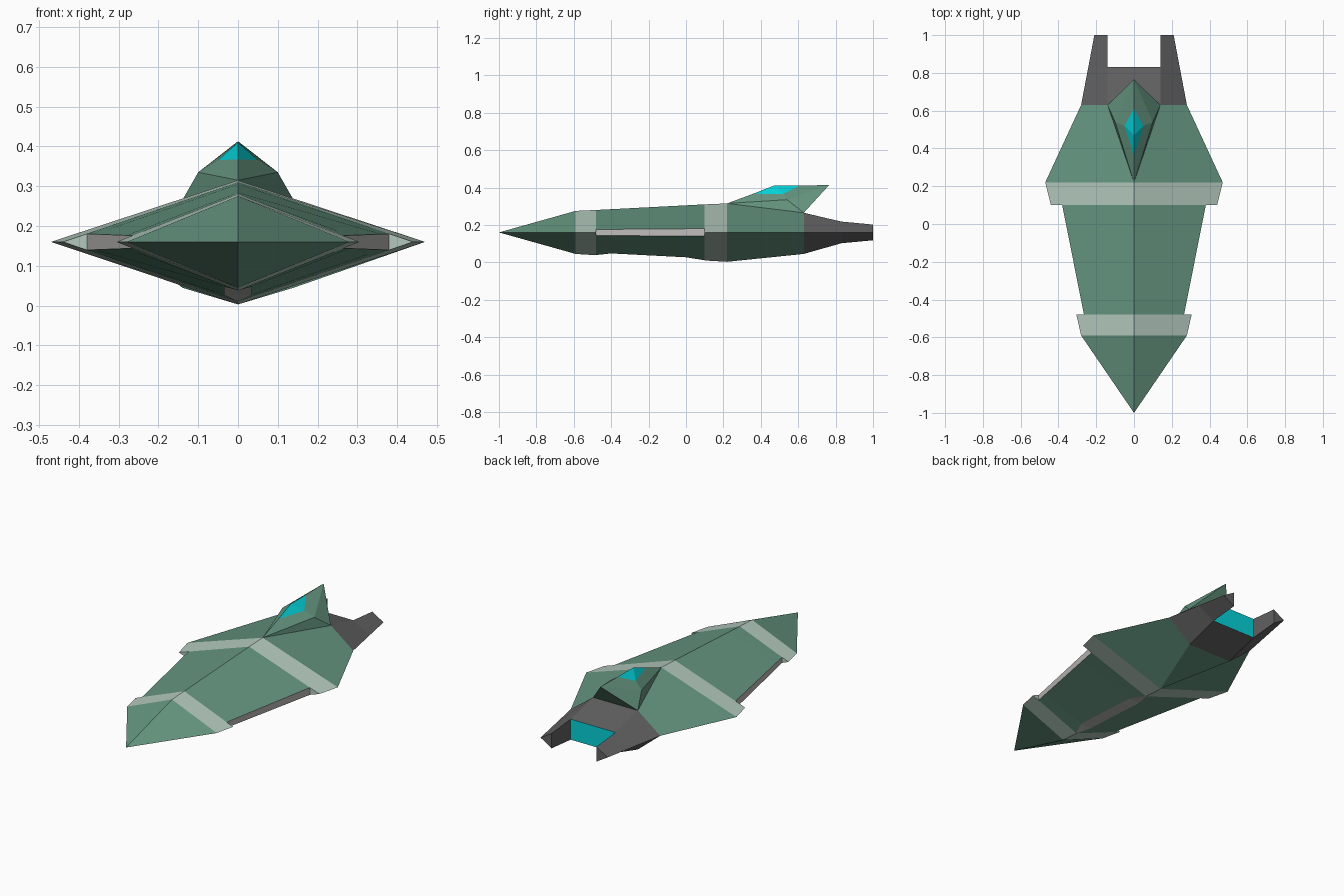
import bpy, bmesh

if "Cube" in bpy.data.objects:
    bpy.data.objects.remove(bpy.data.objects["Cube"])

MID = 0.16  # height of the wing-tip line


def material(name, r, g, b):
    lin = [(c / 255 / 12.92) if c < 10 else ((c / 255 + 0.055) / 1.055) ** 2.4 for c in (r, g, b)]
    m = bpy.data.materials.new(name)
    m.diffuse_color = (*lin, 1)
    m.use_nodes = True
    m.node_tree.nodes["Principled BSDF"].inputs["Base Color"].default_value = m.diffuse_color
    return m


GREEN = material("hull green", 102, 150, 128)
PALE = material("pale green band", 180, 202, 190)
STRIP = material("light grey strip", 190, 188, 185)
DARK = material("dark grey", 98, 97, 97)
CYAN = material("cyan glow", 5, 210, 216)


def finish(name, bm, mats):
    bmesh.ops.remove_doubles(bm, verts=bm.verts, dist=0.0005)
    bmesh.ops.recalc_face_normals(bm, faces=bm.faces)
    mesh = bpy.data.meshes.new(name)
    bm.to_mesh(mesh)
    bm.free()
    for m in mats:
        mesh.materials.append(m)
    obj = bpy.data.objects.new(name, mesh)
    bpy.context.collection.objects.link(obj)
    return obj


def loft(name, stations, mats, side_mats={}, end_mat=0):
    """Skin cross-sections [(y, [(x, z), ...]), ...]; side_mats maps side number to slot."""
    bm = bmesh.new()
    rings = [[bm.verts.new((x, y, z)) for x, z in pts] for y, pts in stations]
    n = len(rings[0])
    for a, b in zip(rings, rings[1:]):
        for i in range(n):
            j = (i + 1) % n
            bm.faces.new((a[i], a[j], b[j], b[i])).material_index = side_mats.get(i, 0)
    bm.faces.new(rings[0])
    bm.faces.new(rings[-1]).material_index = end_mat
    return finish(name, bm, mats)


def diamond(w, top, bottom):
    return [(0, top), (w, MID), (0, bottom), (-w, MID)]


def cut_diamond(w, top, bottom, tip, keel):
    """Diamond with its side tips cut at x=tip and its keel cut at x=keel."""
    hi = MID + (top - MID) * (1 - tip / w)
    lo = MID - (MID - bottom) * (1 - tip / w)
    k = bottom + (MID - bottom) * keel / w
    return [(0, top), (tip, hi), (tip, lo), (keel, k), (-keel, k), (-tip, lo), (-tip, hi)]


# Nose cone
bm = bmesh.new()
tip = bm.verts.new((0, -1, MID))
base = [bm.verts.new((x, -0.59, z)) for x, z in diamond(0.28, 0.275, 0.045)]
for i in range(4):
    bm.faces.new((tip, base[i], base[(i + 1) % 4]))
bm.faces.new(base)
finish("nose", bm, [GREEN])

# Flared bands
loft("front_band", [(-0.59, diamond(0.28, 0.275, 0.045)),
                    (-0.48, diamond(0.305, 0.28, 0.038))], [PALE])
loft("rear_band", [(0.10, diamond(0.44, 0.31, 0.01)),
                   (0.22, diamond(0.47, 0.315, 0.003))], [PALE])

# Middle hull with grey side strips and a grey keel strip
mid = []
for y, keel in ((-0.48, 0.003), (-0.40, 0.035), (0.0, 0.035), (0.10, 0.003)):
    t = (y + 0.48) / 0.58
    mid.append((y, cut_diamond(0.305 + 0.135 * t, 0.28 + 0.03 * t, 0.038 - 0.028 * t,
                               0.265 + 0.115 * t, keel)))
loft("middle_hull", mid, [GREEN, STRIP], {1: 1, 3: 1, 5: 1})

# Rear hull, ridge widening into a flat top and belly
loft("rear_hull",
     [(0.22, [(0, 0.315), (0.47, MID), (0, 0.003), (0, 0.003), (-0.47, MID), (0, 0.315)]),
      (0.63, [(0.14, 0.265), (0.28, MID), (0.14, 0.045),
              (-0.14, 0.045), (-0.28, MID), (-0.14, 0.265)])], [GREEN])

# Engine block with glowing rear face
loft("engine_block",
     [(y, [(-0.14, hi), (0.14, hi), (0.14, lo), (-0.14, lo)])
      for y, hi, lo in ((0.63, 0.265, 0.045), (0.83, 0.218, 0.102))],
     [DARK, CYAN], end_mat=1)

# Tail prongs either side of the engine
for side, s in (("right", 1), ("left", -1)):
    loft(side + "_tail_prong",
         [(y, [(s * 0.14, hi), (s * w, MID), (s * 0.14, lo)])
          for y, w, hi, lo in ((0.63, 0.28, 0.265, 0.045), (0.83, 0.242, 0.218, 0.102),
                               (1.0, 0.21, 0.202, 0.118))], [DARK])

# Cockpit fin with a faceted cyan canopy
pts = {"root": (0, 0.22, 0.315), "front": (0, 0.36, 0.367), "peak": (0, 0.47, 0.41),
       "back": (0, 0.61, 0.411), "apex": (0, 0.765, 0.413),
       "pane": (0.05, 0.52, 0.366), "cheek": (0.10, 0.54, 0.335), "foot": (0.14, 0.63, 0.265)}
faces = [("root", "foot", "cheek"), ("root", "cheek", "pane", "front"),
         ("cheek", "apex", "back", "pane"), ("cheek", "foot", "apex"),
         ("front", "pane", "peak"), ("peak", "pane", "back")]
bm = bmesh.new()
for s in (1, -1):
    v = {k: bm.verts.new((s * x, y, z)) for k, (x, y, z) in pts.items()}
    for f in faces:
        bm.faces.new([v[k] for k in f]).material_index = int("peak" in f)
    if s == 1:
        right = v
bm.faces.new((right["foot"], v["foot"], v["apex"]))
bm.faces.new((right["foot"], right["root"], v["foot"]))
finish("cockpit_fin", bm, [GREEN, CYAN])
